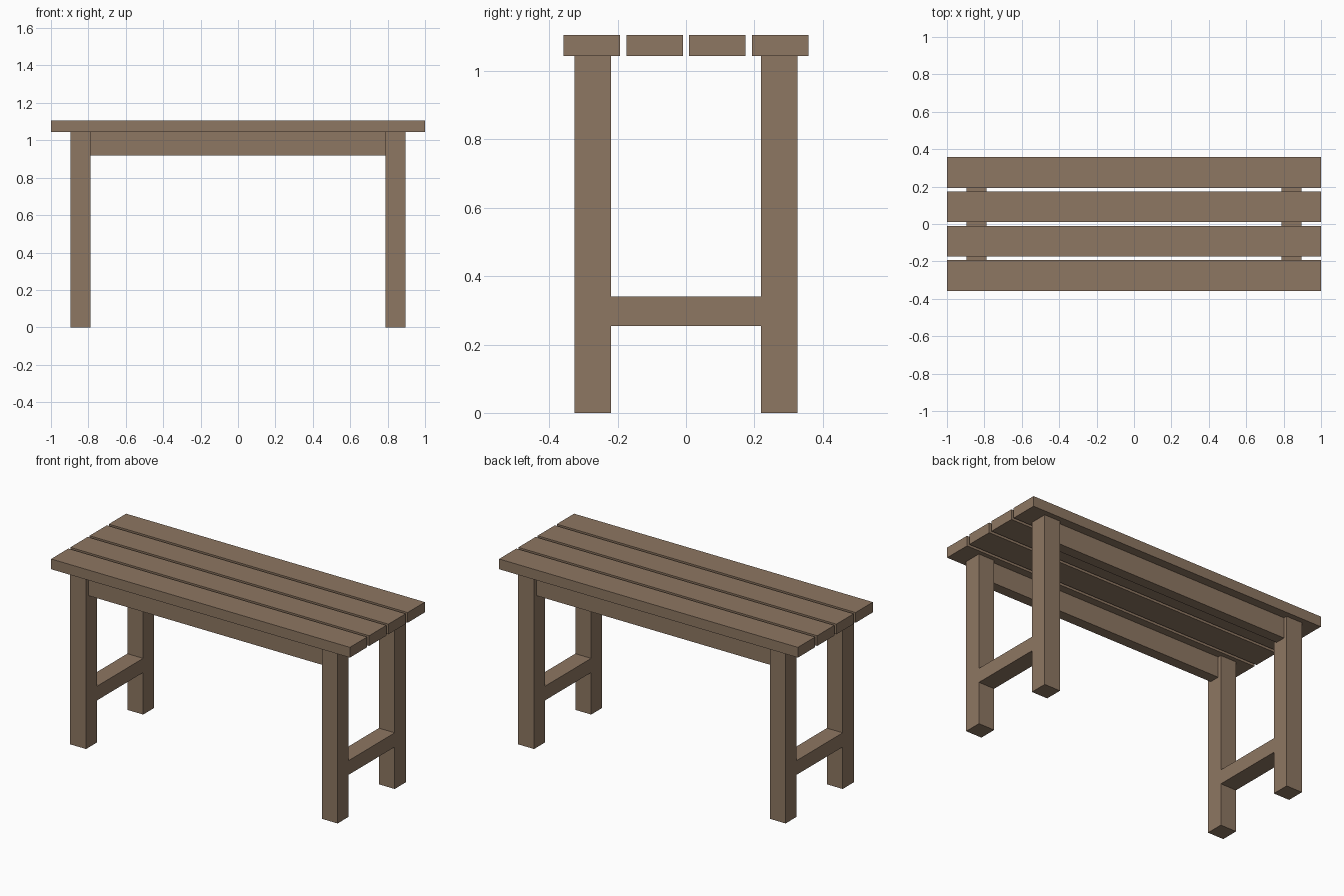
import bpy

cube = bpy.data.objects.get("Cube")
if cube:
    bpy.data.objects.remove(cube, do_unlink=True)

# Single wood colour
wood = bpy.data.materials.new("brown_wood")
wood.use_nodes = True
colour = (0.27, 0.184, 0.122, 1)
wood.diffuse_color = colour
bsdf = wood.node_tree.nodes["Principled BSDF"]
bsdf.inputs["Base Color"].default_value = colour
bsdf.inputs["Roughness"].default_value = 0.8


def board(name, centre, size):
    """Add a rectangular timber with the given centre and size."""
    bpy.ops.mesh.primitive_cube_add(size=1, location=centre)
    obj = bpy.context.object
    obj.name = name
    obj.scale = size
    bpy.ops.object.transform_apply(location=False, rotation=False, scale=True)
    obj.data.materials.append(wood)
    return obj


SEAT_TOP, SEAT_BOTTOM = 1.106, 1.044
SLAT_WIDTH, SLAT_PITCH = 0.165, 0.184
LEG = 0.106
LEG_X, LEG_Y = 0.842, 0.273
APRON_BOTTOM, APRON_THICK = 0.92, 0.063
RAIL_BOTTOM, RAIL_TOP = 0.254, 0.34

# Four seat slats
for i in range(4):
    board(f"seat_slat_{i + 1}",
          (0, (i - 1.5) * SLAT_PITCH, (SEAT_TOP + SEAT_BOTTOM) / 2),
          (2, SLAT_WIDTH, SEAT_TOP - SEAT_BOTTOM))

# Legs
for end, x in (("right", -LEG_X), ("left", LEG_X)):
    for side, y in (("front", -LEG_Y), ("back", LEG_Y)):
        board(f"{side}_{end}_leg", (x, y, SEAT_BOTTOM / 2), (LEG, LEG, SEAT_BOTTOM))
    # Low rail joining the two legs at this end
    board(f"{end}_rail", (x, 0, (RAIL_BOTTOM + RAIL_TOP) / 2),
          (LEG, 2 * LEG_Y - LEG, RAIL_TOP - RAIL_BOTTOM))

# Long aprons under the seat, set back from the leg faces
for side, y in (("front", -LEG_Y), ("back", LEG_Y)):
    board(f"{side}_apron", (0, y, (APRON_BOTTOM + SEAT_BOTTOM) / 2),
          (2 * LEG_X - LEG, APRON_THICK, SEAT_BOTTOM - APRON_BOTTOM))
